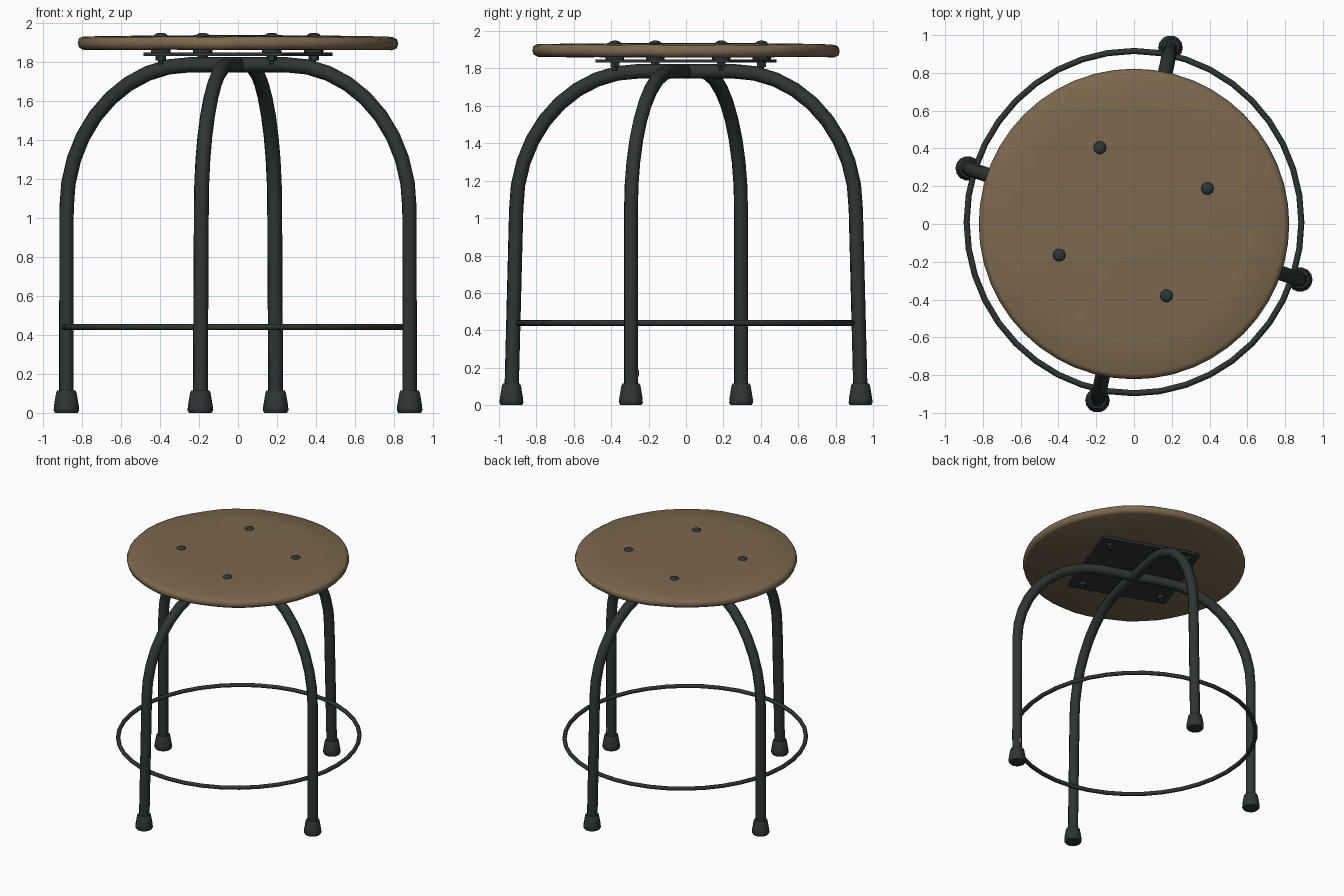
import bpy, bmesh, math, random
from mathutils import Matrix, Vector

random.seed(4)
if "Cube" in bpy.data.objects:
    bpy.data.objects.remove(bpy.data.objects["Cube"], do_unlink=True)


def material(name, rgb):
    m = bpy.data.materials.new(name)
    m.use_nodes = True
    m.diffuse_color = (*rgb, 1)
    bsdf = m.node_tree.nodes["Principled BSDF"]
    bsdf.inputs["Base Color"].default_value = (*rgb, 1)
    bsdf.inputs["Roughness"].default_value = 0.7
    return m


WOOD = material("brown_wood", (0.2, 0.135, 0.077))
METAL = material("dark_green_metal", (0.026, 0.036, 0.034))


def finish(ob, mat, angle=40):
    ob.data.materials.clear()
    ob.data.materials.append(mat)
    bpy.ops.object.select_all(action='DESELECT')
    ob.select_set(True)
    bpy.context.view_layer.objects.active = ob
    bpy.ops.object.shade_smooth_by_angle(angle=math.radians(angle))
    return ob


def from_bmesh(name, bm, mat, angle=40):
    bmesh.ops.recalc_face_normals(bm, faces=bm.faces)
    me = bpy.data.meshes.new(name)
    bm.to_mesh(me)
    bm.free()
    ob = bpy.data.objects.new(name, me)
    bpy.context.collection.objects.link(ob)
    return finish(ob, mat, angle)


def lathe(name, profile, sides, mat, loc=(0, 0, 0), wobble=0, angle=40):
    """Stack rings of (radius, height) and cap both ends."""
    bm = bmesh.new()
    waves = [random.uniform(-wobble, wobble) for _ in range(sides)]
    rings = []
    for r, z in profile:
        ring = []
        for i in range(sides):
            a = math.tau * i / sides
            lift = waves[i] * (r / profile[0][0]) ** 8
            ring.append(bm.verts.new(Vector(loc) + Vector(
                (r * math.cos(a), r * math.sin(a), z + lift))))
        rings.append(ring)
    for low, high in zip(rings, rings[1:]):
        for i in range(sides):
            j = (i + 1) % sides
            bm.faces.new((low[i], low[j], high[j], high[i]))
    bm.faces.new(rings[0])
    bm.faces.new(rings[-1])
    return from_bmesh(name, bm, mat, angle)


def tube(name, points, radius, mat, cyclic=False):
    cu = bpy.data.curves.new(name, 'CURVE')
    cu.dimensions = '3D'
    cu.bevel_depth = radius
    cu.bevel_resolution = 2
    cu.use_fill_caps = True
    sp = cu.splines.new('POLY')
    sp.points.add(len(points) - 1)
    for p, co in zip(sp.points, points):
        p.co = (*co, 1)
    sp.use_cyclic_u = cyclic
    ob = bpy.data.objects.new(name, cu)
    bpy.context.collection.objects.link(ob)
    bpy.ops.object.select_all(action='DESELECT')
    ob.select_set(True)
    bpy.context.view_layer.objects.active = ob
    bpy.ops.object.convert(target='MESH')
    return finish(bpy.context.object, mat, 50)


# Seat: slightly domed wooden disc with a softened, uneven rim
lathe("seat", [(0.795, 1.862), (0.815, 1.872), (0.822, 1.895), (0.815, 1.918),
               (0.795, 1.928), (0.6, 1.933), (0.3, 1.936), (0.05, 1.937)],
      48, WOOD, wobble=0.003, angle=60)


# Two bent tube arches, each making a pair of legs
def half_arch(foot_reach):
    shoulder, flat, z0, top = 0.927, 0.26, 1.05, 1.785
    pts = [(foot_reach, 0.05), (shoulder, z0)]
    for i in range(1, 10):
        t = math.pi / 2 * i / 9
        pts.append((flat + (shoulder - flat) * math.cos(t),
                    z0 + (top - z0) * math.sin(t)))
    return pts


FOOT = [(0.058, 0.0), (0.065, 0.012), (0.064, 0.035), (0.052, 0.105), (0.046, 0.115)]
for label, degrees, reach in (("side", -18.5, 0.928), ("front_back", 78.3, 0.953)):
    a = math.radians(degrees)
    d = Vector((math.cos(a), math.sin(a), 0))
    half = half_arch(reach)
    path = half + [(-r, z) for r, z in reversed(half)]
    tube(label + "_leg_arch", [d * r + Vector((0, 0, z)) for r, z in path], 0.039, METAL)
    for n, sign in (("a", 1), ("b", -1)):
        lathe(f"{label}_foot_{n}", FOOT, 14, METAL, d * reach * sign)

# Foot ring
ring = [(0.886 * math.cos(math.tau * i / 40),
         0.01 + 0.906 * math.sin(math.tau * i / 40), 0.44) for i in range(40)]
tube("foot_ring", ring, 0.016, METAL, cyclic=True)

# Square mounting plate under the seat
bm = bmesh.new()
bmesh.ops.create_cube(bm, size=1, matrix=Matrix.Translation((0, 0, 1.84))
                      @ Matrix.Rotation(math.radians(-20), 4, 'Z')
                      @ Matrix.Diagonal((0.77, 0.77, 0.018, 1)))
upright = [e for e in bm.edges if abs(e.verts[0].co.z - e.verts[1].co.z) > 0.01]
bmesh.ops.bevel(bm, geom=upright, offset=0.025, segments=2, affect='EDGES', profile=0.5)
from_bmesh("mounting_plate", bm, METAL, 30)

# Four bolts: domed head, spacer, shank and nut
for i in range(4):
    a = math.radians(24.2 + 90 * i)
    at = (0.43 * math.cos(a) - 0.004, 0.43 * math.sin(a) + 0.012, 0)
    lathe(f"bolt_head_{i}", [(0.035, 1.928), (0.034, 1.938), (0.022, 1.946), (0.008, 1.949)],
          10, METAL, at, angle=60)
    lathe(f"bolt_spacer_{i}", [(0.05, 1.845), (0.05, 1.868)], 12, METAL, at)
    lathe(f"bolt_nut_{i}", [(0.027, 1.808), (0.027, 1.833)], 6, METAL, at, angle=20)
    lathe(f"bolt_shank_{i}", [(0.013, 1.787), (0.013, 1.81)], 8, METAL, at)

# Small worn patch on one leg
bm = bmesh.new()
a = math.radians(78)
bmesh.ops.create_cube(bm, size=1, matrix=Matrix.Translation(
    (0.88 + 0.038 * math.cos(a), -0.294 + 0.038 * math.sin(a), 0.17))
    @ Matrix.Rotation(a, 4, 'Z') @ Matrix.Diagonal((0.006, 0.025, 0.035, 1)))
from_bmesh("worn_patch", bm, WOOD)
